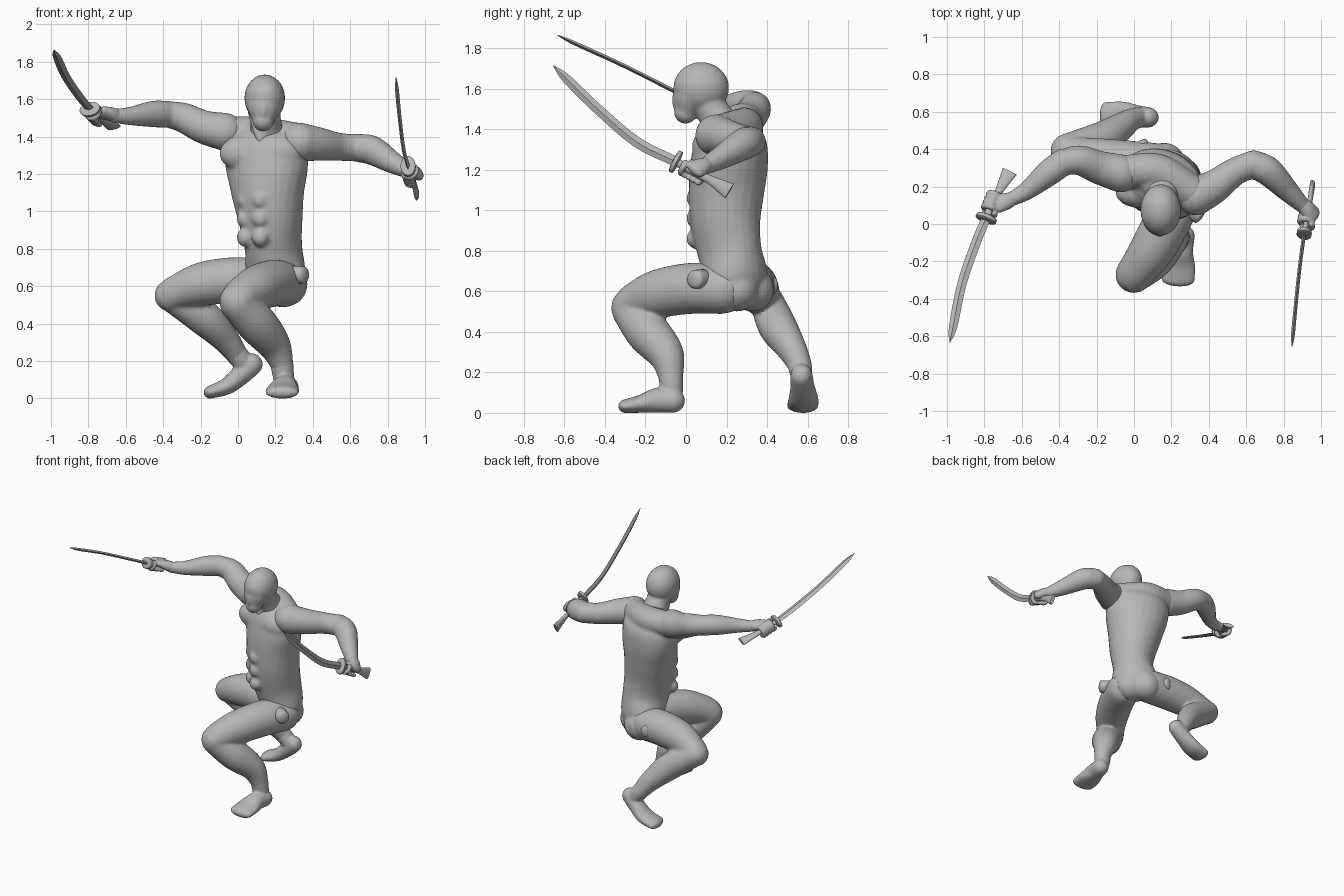
import bpy, bmesh
from math import sin, cos, pi
from mathutils import Vector, Matrix

cube = bpy.data.objects.get("Cube")
if cube:
    bpy.data.objects.remove(cube, do_unlink=True)

grey = bpy.data.materials.new("plain grey")
grey.use_nodes = True
grey.diffuse_color = (.47, .47, .47, 1)
grey.node_tree.nodes["Principled BSDF"].inputs["Base Color"].default_value = grey.diffuse_color


def spline(rows, steps):
    """Catmull-Rom through rows of any width."""
    rows = [Vector(r) for r in rows]
    ext = [rows[0] * 2 - rows[1]] + rows + [rows[-1] * 2 - rows[-2]]
    out = []
    for i in range(len(rows) - 1):
        a, b, c, d = ext[i:i + 4]
        for k in range(steps):
            t = k / steps
            out.append(b + (c - a) * (t / 2) + (a * 2 - b * 5 + c * 4 - d) * (t * t / 2)
                       + (b * 3 - a - c * 3 + d) * (t ** 3 / 2))
    return out + [rows[-1]]


def sweep(bm, rows, side=(0, 0, 1), side_end=None, seg=24, steps=6, cap=1.0):
    """Closed tube along rows of x, y, z, half width and optional half depth."""
    path = spline(rows, steps)
    pos = [Vector(p[:3]) for p in path]
    last = len(path) - 1
    side, side_end = Vector(side), Vector(side_end or side)
    rings = []
    for i, p in enumerate(path):
        t = (pos[min(i + 1, last)] - pos[max(i - 1, 0)]).normalized()
        h = side.lerp(side_end, i / last)
        s = (h - t * h.dot(t)).normalized()
        rings.append((pos[i], t, s, t.cross(s), p[3], p[-1]))
    if cap:
        def dome(ring, sign):
            c, t, s, u, a, b = ring
            return [(c + t * sign * min(a, b) * cap * sin(f), t, s, u, a * cos(f), b * cos(f))
                    for f in (pi / 8, pi / 4, pi * .36, pi * .46)]
        rings = dome(rings[0], -1)[::-1] + rings + dome(rings[-1], 1)
    loops = [[bm.verts.new(c + s * a * cos(2 * pi * k / seg) + u * b * sin(2 * pi * k / seg))
              for k in range(seg)] for c, t, s, u, a, b in rings]
    for lo, hi in zip(loops, loops[1:]):
        for k in range(seg):
            j = (k + 1) % seg
            bm.faces.new((lo[k], lo[j], hi[j], hi[k]))
    bm.faces.new(loops[0][::-1])
    bm.faces.new(loops[-1])


def ball(bm, centre, radii):
    m = Matrix.Translation(centre) @ Matrix.Diagonal((*radii, 1))
    bmesh.ops.create_uvsphere(bm, u_segments=24, v_segments=16, radius=1, matrix=m)


def finish(name, bm, voxel=0, smooth=4):
    """Make the object; a voxel size blends its masses into one skin."""
    bmesh.ops.recalc_face_normals(bm, faces=bm.faces)
    mesh = bpy.data.meshes.new(name)
    bm.to_mesh(mesh)
    bm.free()
    obj = bpy.data.objects.new(name, mesh)
    bpy.context.collection.objects.link(obj)
    mesh.materials.append(grey)
    if voxel:
        remesh = obj.modifiers.new("blend", "REMESH")
        remesh.mode, remesh.voxel_size, remesh.use_smooth_shade = "VOXEL", voxel, True
        relax = obj.modifiers.new("relax", "SMOOTH")
        relax.iterations = smooth
    else:
        bpy.ops.object.select_all(action="DESELECT")
        obj.select_set(True)
        bpy.context.view_layer.objects.active = obj
        bpy.ops.object.shade_smooth_by_angle(angle=pi / 5)
    return obj


# Torso: twists from the hips to the shoulders
bm = bmesh.new()
sweep(bm, [(.2, .27, .58, .13, .11), (.2, .25, .67, .17, .145), (.19, .215, .8, .147, .165),
           (.175, .195, .95, .17, .175), (.16, .2, 1.1, .2, .183), (.155, .215, 1.24, .23, .18),
           (.145, .23, 1.36, .22, .16), (.145, .24, 1.43, .15, .11)],
      side=(.72, -.7, 0), side_end=(.94, -.33, 0), cap=.5)
sweep(bm, [(-.04, .28, 1.42, .09), (.13, .28, 1.41, .095), (.31, .17, 1.385, .09)])
for x, y in ((.22, .115), (.03, .17)):
    ball(bm, (x, y, 1.31), (.13, .085, .095))
# Abdominal rows
for z in (.86, .96, 1.06):
    for k in (-1, 1):
        ball(bm, (.08 + .04 * k, .083 - .034 * k, z), (.048, .048, .05))
# Buttocks
for x, y in ((.245, .25), (.16, .325)):
    ball(bm, (x, y, .61), (.115, .11, .11))
finish("torso", bm, .011, 7)

# Head with a smooth mask, and neck
bm = bmesh.new()
ball(bm, (.143, .075, 1.605), (.109, .138, .127))
sweep(bm, [(.142, .06, 1.62, .1), (.138, .022, 1.55, .09), (.135, -.002, 1.485, .058)], side=(1, 0, 0))
ball(bm, (.136, -.04, 1.545), (.025, .03, .06))
sweep(bm, [(.16, .2, 1.38, .105), (.15, .15, 1.46, .085), (.145, .1, 1.54, .08)])
for x in (.07, .2):
    sweep(bm, [(.12, .09, 1.38, .02), ((.12 + x) / 2, .1, 1.45, .022), (x, .11, 1.54, .02)])
finish("head", bm, .008, 8)

# Legs: thigh, shin, ankle and foot
legs = {
    "left_leg": ([(.25, .18, .61, .122), (.185, .03, .615, .126), (.1, -.13, .59, .12),
                  (.03, -.23, .55, .105), (.0, -.27, .52, .1)],
                 [(.0, -.27, .51, .098), (.1, -.19, .4, .108), (.19, -.1, .29, .09),
                  (.235, -.075, .18, .062), (.245, -.07, .1, .055)],
                 [(.265, -.065, .06, .06, .06), (.25, -.14, .062, .067, .062),
                  (.24, -.22, .045, .088, .045), (.235, -.3, .033, .09, .034)], (1, 0, 0)),
    "right_leg": ([(.12, .31, .63, .122), (-.05, .325, .63, .123), (-.2, .345, .61, .115),
                   (-.32, .375, .57, .094), (-.36, .39, .55, .087)],
                  [(-.36, .4, .55, .083), (-.18, .45, .43, .095), (-.07, .52, .32, .075),
                   (-.01, .56, .24, .06), (.03, .57, .19, .055)],
                  [(.075, .57, .185, .055, .06), (.02, .575, .13, .06, .055),
                   (-.06, .58, .065, .075, .045), (-.15, .575, .033, .078, .034)], (0, 1, 0)),
}
for name, (thigh, shin, foot, across) in legs.items():
    bm = bmesh.new()
    sweep(bm, thigh)
    sweep(bm, shin, side=(0, 1, 0))
    finish(name, bm, .01)
    bm = bmesh.new()
    sweep(bm, shin[-2:], side=(0, 1, 0))
    sweep(bm, foot, side=across)
    finish(name.replace("leg", "foot"), bm, .008)

# Round hip joints
for name, inner, outer in (("left_hip_disc", (.29, .085, .66), (.35, .045, .66)),
                           ("right_hip_disc", (.07, .36, .63), (.03, .425, .63))):
    bm = bmesh.new()
    sweep(bm, [(*inner, .05), (*outer, .046)], steps=2, cap=.4)
    finish(name, bm)

# Arms: upper arm and forearm
arms = {
    "left_arm": ([(.33, .15, 1.37, .105), (.43, .2, 1.36, .09), (.54, .28, 1.345, .075),
                  (.64, .32, 1.34, .073)],
                 [(.64, .32, 1.34, .075), (.72, .28, 1.325, .078), (.82, .18, 1.265, .06),
                  (.9, .1, 1.22, .042)]),
    "right_arm": ([(-.07, .27, 1.425, .102), (-.18, .3, 1.45, .09), (-.29, .34, 1.5, .08),
                   (-.38, .33, 1.52, .07)],
                  [(-.38, .33, 1.52, .072), (-.46, .27, 1.52, .07), (-.57, .18, 1.51, .05),
                   (-.66, .13, 1.51, .038)]),
}
for name, parts in arms.items():
    bm = bmesh.new()
    for rows in parts:
        sweep(bm, rows)
    finish(name, bm, .009)


# Gripping hand: palm, four curled fingers and a thumb around the grip
def hand(name, wrist, centre, axis, palm):
    bm = bmesh.new()
    wrist, centre, axis = Vector(wrist), Vector(centre), Vector(axis).normalized()
    palm = Vector(palm)
    u = (palm - axis * palm.dot(axis)).normalized()
    v = axis.cross(u)
    knuckle = centre + u * .034
    sweep(bm, [(*wrist, .038, .038), (*(wrist.lerp(knuckle, .5) + u * .006), .046, .036),
               (*knuckle, .052, .03)], side=axis)

    def digit(shift, start, end, r):
        angles = [start + (end - start) * k / 4 for k in range(5)]
        sweep(bm, [(*(centre + axis * shift + (u * cos(a) + v * sin(a)) * .036), r)
                   for a in angles], side=axis, seg=10, steps=3)
    for k in range(4):
        digit((k - 1.5) * .026, 0, pi * 1.4, .016)
    digit(.06, 0, -pi * .8, .016)
    finish(name, bm, .0045, 2)


# Curved sword: handle with flared pommel, oval guard, tapering blade
def sword(side_name, handle, blade, edge):
    bm = bmesh.new()
    sizes = ((.042, .014), (.022, .014), (.02, .015), (.02, .015))
    sweep(bm, [(*p, *s) for p, s in zip(handle, sizes)], side=edge, cap=0)
    finish(side_name + "_sword_handle", bm)
    bm = bmesh.new()
    g = Vector(handle[-1])
    d = (Vector(blade[1]) - Vector(handle[1])).normalized() * .009
    sweep(bm, [(*(g - d), .058, .04), (*(g + d), .058, .04)], side=edge, steps=1, cap=.15)
    finish(side_name + "_sword_guard", bm)
    bm = bmesh.new()
    widths = (.025, .026, .025, .022, .002)
    sweep(bm, [(*p, w, min(w, .01)) for p, w in zip(blade, widths)], side=edge, seg=4, cap=0)
    finish(side_name + "_sword_blade", bm)


sword("left", [(.955, .215, 1.095), (.94, .12, 1.15), (.93, .05, 1.185), (.91, -.05, 1.24)],
      [(.91, -.05, 1.24), (.885, -.24, 1.335), (.865, -.43, 1.495), (.85, -.59, 1.65),
       (.845, -.655, 1.715)], (0, .6, .8))
sword("right", [(-.665, .28, 1.45), (-.72, .18, 1.485), (-.755, .12, 1.51), (-.79, .03, 1.545)],
      [(-.79, .03, 1.545), (-.845, -.1, 1.61), (-.92, -.32, 1.72), (-.967, -.55, 1.825),
       (-.985, -.635, 1.865)], (1, -.25, .12))
hand("left_hand", (.89, .11, 1.225), (.928, .045, 1.187), (-.02, -.1, .055), (.9, .3, .4))
hand("right_hand", (-.65, .135, 1.51), (-.757, .115, 1.512), (-.035, -.09, .035), (1, .2, .3))
